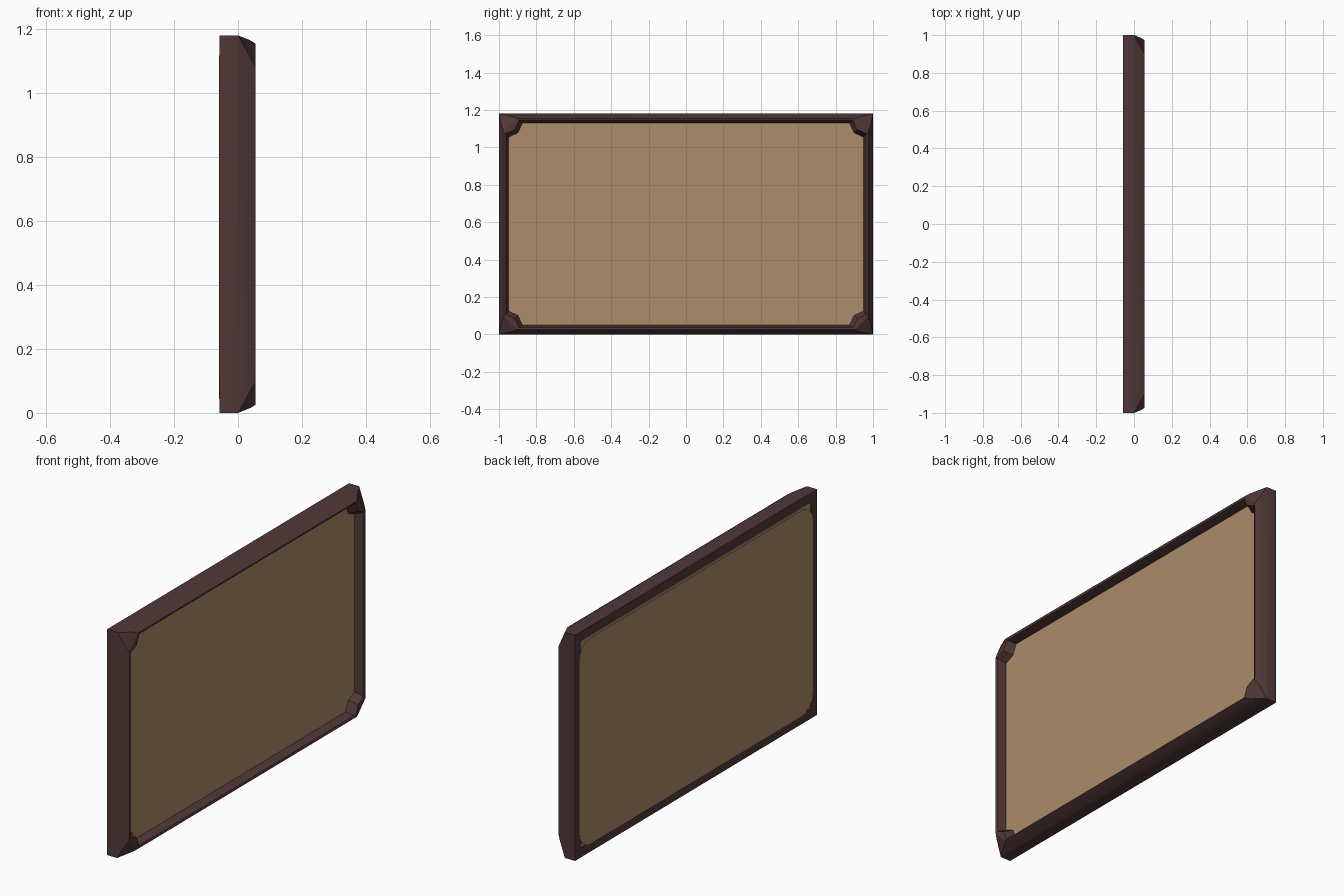
import bpy, bmesh
from mathutils import Vector

if "Cube" in bpy.data.objects:
    bpy.data.objects.remove(bpy.data.objects["Cube"])

W, H, BACK = 1.0, 1.18, -0.058


def material(name, col):
    m = bpy.data.materials.new(name)
    m.diffuse_color = (*col, 1)
    m.use_nodes = True
    m.node_tree.nodes["Principled BSDF"].inputs["Base Color"].default_value = m.diffuse_color
    return m


wood = material("dark_brown_wood", (0.083, 0.039, 0.039))
cork = material("tan_cork", (0.41, 0.26, 0.142))


def finish(bm, name, mat, angle=None):
    bmesh.ops.recalc_face_normals(bm, faces=bm.faces)
    me = bpy.data.meshes.new(name)
    bm.to_mesh(me)
    bm.free()
    ob = bpy.data.objects.new(name, me)
    bpy.context.collection.objects.link(ob)
    me.materials.append(mat)
    if angle:
        bpy.context.view_layer.objects.active = ob
        ob.select_set(True)
        bpy.ops.object.shade_smooth_by_angle(angle=angle)
        ob.select_set(False)
    return ob


CORNERS = [(-1, 0), (1, 0), (1, 1), (-1, 1)]  # y sign, top flag


def inset_point(c, x, dy, dz):
    """Point measured inward from a frame corner."""
    return Vector((x, c[0] * (W - dy), H - dz if c[1] else dz))


def cut_corner(bm, c):
    """Slice the sloping facet that drops toward the outer corner."""
    k = 0.44
    no = Vector((1, k * c[0], k if c[1] else -k)).normalized()
    r = bmesh.ops.bisect_plane(bm, geom=bm.verts[:] + bm.edges[:] + bm.faces[:], dist=1e-5,
                               plane_co=inset_point(c, 0.001, 0, 0), plane_no=no,
                               clear_outer=True)
    edges = [e for e in r["geom_cut"] if isinstance(e, bmesh.types.BMEdge) and e.is_boundary]
    if edges:
        bmesh.ops.triangle_fill(bm, edges=edges, use_beauty=True)


# Frame: moulding profile (x, inset) swept round the rectangle
profile = [(BACK, 0), (0, 0), (0.04, 0.016), (0.055, 0.026),
           (0.051, 0.037), (0.008, 0.05), (BACK, 0.05)]
bm = bmesh.new()
rings = [[bm.verts.new(inset_point(c, x, i, i)) for x, i in profile] for c in CORNERS]
n = len(profile)
for a in range(4):
    r0, r1 = rings[a], rings[(a + 1) % 4]
    for j in range(n):
        k = (j + 1) % n
        bm.faces.new((r0[j], r0[k], r1[k], r1[j]))
bmesh.ops.recalc_face_normals(bm, faces=bm.faces)
for c in CORNERS:
    cut_corner(bm, c)
finish(bm, "frame", wood, 0.6)

# Corner blocks: faceted pieces filling each inner corner
base = [(0.027, 0.027), (0.13, 0.027), (0.13, 0.05), (0.105, 0.105), (0.05, 0.13), (0.027, 0.13)]
top = [(0.027, 0.027), (0.108, 0.027), (0.105, 0.04), (0.085, 0.085), (0.04, 0.105), (0.027, 0.108)]
for i, c in enumerate(CORNERS):
    bm = bmesh.new()
    lo = [bm.verts.new(inset_point(c, 0.0, *p)) for p in base]
    hi = [bm.verts.new(inset_point(c, 0.055, *p)) for p in top]
    bm.faces.new(lo)
    bm.faces.new(hi)
    for j in range(6):
        k = (j + 1) % 6
        bm.faces.new((lo[j], lo[k], hi[k], hi[j]))
    bmesh.ops.recalc_face_normals(bm, faces=bm.faces)
    cut_corner(bm, c)
    finish(bm, f"corner_block_{i + 1}", wood)


def slab(name, x0, x1, y, z0, z1, radius):
    """Flat panel with rounded corners."""
    bm = bmesh.new()
    f = bm.faces.new([bm.verts.new((x0, a, b)) for a, b in ((-y, z0), (y, z0), (y, z1), (-y, z1))])
    if radius:
        bmesh.ops.bevel(bm, geom=bm.verts[:], offset=radius, segments=4,
                        profile=0.5, affect='VERTICES')
    r = bmesh.ops.extrude_face_region(bm, geom=bm.faces[:])
    bmesh.ops.translate(bm, vec=(x1 - x0, 0, 0),
                        verts=[v for v in r["geom"] if isinstance(v, bmesh.types.BMVert)])
    finish(bm, name, cork)


# Cork board, and its slightly proud back face
slab("cork_board", BACK + 0.003, 0.009, 0.96, 0.04, 1.14, 0)
slab("cork_back", BACK - 0.001, BACK + 0.003, 0.965, 0.043, 1.117, 0.09)
